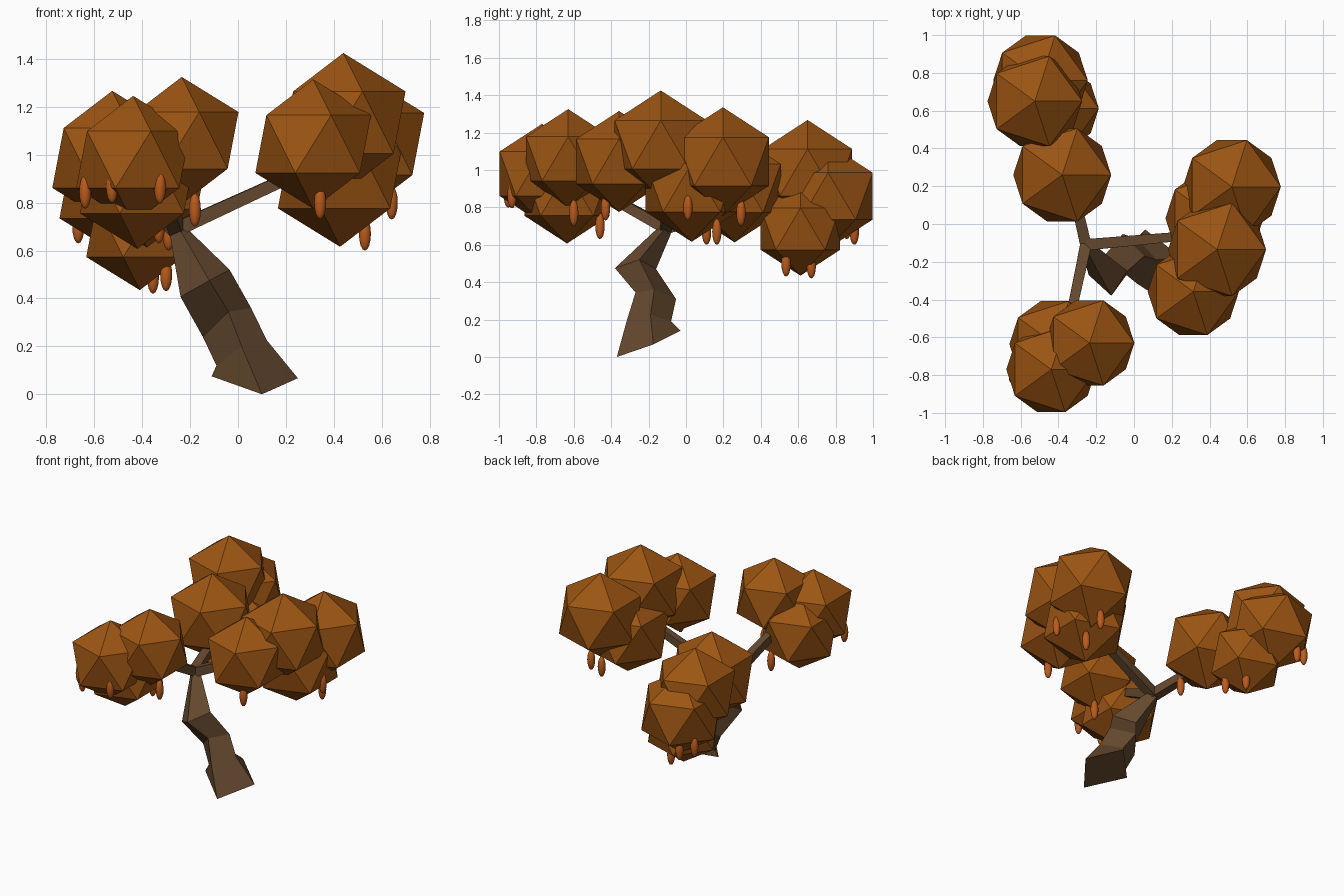
import bpy, bmesh
from mathutils import Vector, Matrix

if "Cube" in bpy.data.objects:
    bpy.data.objects.remove(bpy.data.objects["Cube"])


def material(name, rgb):
    m = bpy.data.materials.new(name)
    m.diffuse_color = (*rgb, 1)
    m.use_nodes = True
    m.node_tree.nodes["Principled BSDF"].inputs["Base Color"].default_value = m.diffuse_color
    return m


BARK = material("bark", (0.13, 0.066, 0.028))
LEAF = material("autumn_leaf", (0.33, 0.09, 0.006))
FRUIT = material("fruit", (0.5, 0.105, 0.01))


def make(name, bm, mat, smooth=False):
    bmesh.ops.recalc_face_normals(bm, faces=bm.faces)
    for f in bm.faces:
        f.smooth = smooth
    me = bpy.data.meshes.new(name)
    bm.to_mesh(me)
    bm.free()
    me.materials.append(mat)
    ob = bpy.data.objects.new(name, me)
    bpy.context.collection.objects.link(ob)
    return ob


def loft(name, rings, mat):
    bm = bmesh.new()
    loops = [[bm.verts.new(p) for p in r] for r in rings]
    n = len(loops[0])
    for a, b in zip(loops, loops[1:]):
        for i in range(n):
            j = (i + 1) % n
            bm.faces.new((a[i], a[j], b[j], b[i]))
    bm.faces.new(loops[0])
    bm.faces.new(loops[-1])
    return make(name, bm, mat)


# Crooked four-sided trunk: each ring is right, back, left, front
loft("trunk", [
    [(.25, -.175, .067), (.06, -.03, .14), (-.11, -.2, .075), (.1, -.37, 0)],
    [(.12, -.19, .226), (.02, -.08, .19), (-.09, -.19, .12), (.015, -.315, .2)],
    [(.055, -.17, .36), (-.06, -.053, .31), (-.147, -.17, .24), (-.04, -.27, .345)],
    [(-.035, -.25, .52), (-.15, -.16, .47), (-.24, -.27, .407), (-.12, -.38, .475)],
    [(-.21, -.11, .69), (-.25, -.08, .66), (-.285, -.11, .67), (-.25, -.14, .70)],
], BARK)


# Three thin branches from the fork into the leaf clusters
def branch(name, end):
    start, end = Vector((-.255, -.11, .69)), Vector(end)
    d = (end - start).normalized()
    u = d.cross(Vector((0, 0, 1))).normalized()
    v = u.cross(d)
    rings = []
    for p, r in ((start, .03), (end, .022)):
        rings.append([p + r * (su * u + sv * v)
                      for su, sv in ((1, 1), (-1, 1), (-1, -1), (1, -1))])
    loft(name, rings, BARK)


branch("branch_right", (.42, -.05, 1.0))
branch("branch_back", (-.42, .6, .84))
branch("branch_front", (-.37, -.65, .99))

# Leaf clumps: x, y, z, radius
clumps = [
    (.44, -.135, 1.135, .29), (.518, .197, 1.045, .29),
    (.314, -.358, 1.045, .27), (.426, .03, .906, .29),
    (-.525, .65, .987, .28), (-.38, .26, .903, .29),
    (-.495, .76, .86, .28), (-.41, .612, .685, .25),
    (-.235, -.63, 1.06, .265), (-.438, -.77, .98, .266),
    (-.42, -.636, .875, .268),
]
for i, (x, y, z, r) in enumerate(clumps):
    bm = bmesh.new()
    bmesh.ops.create_icosphere(bm, subdivisions=1, radius=r)
    make(f"leaf_clump_{i + 1}", bm, LEAF).location = (x, y, z)

# Hanging long fruits
fruits = [
    (.343, -.43, .80), (.642, .01, .80), (.53, .165, .67), (.52, .294, .77),
    (-.355, .67, .49), (-.30, .535, .50), (-.667, .86, .70), (-.58, .90, .67),
    (-.29, .11, .67), (-.638, -.82, .845), (-.526, -.95, .868),
    (-.326, -.93, .865), (-.33, -.46, .70), (-.18, -.60, .77),
]
for i, p in enumerate(fruits):
    bm = bmesh.new()
    bmesh.ops.create_uvsphere(bm, u_segments=12, v_segments=8, radius=1,
                              matrix=Matrix.Diagonal((.025, .025, .07, 1)))
    make(f"fruit_{i + 1}", bm, FRUIT, True).location = p
